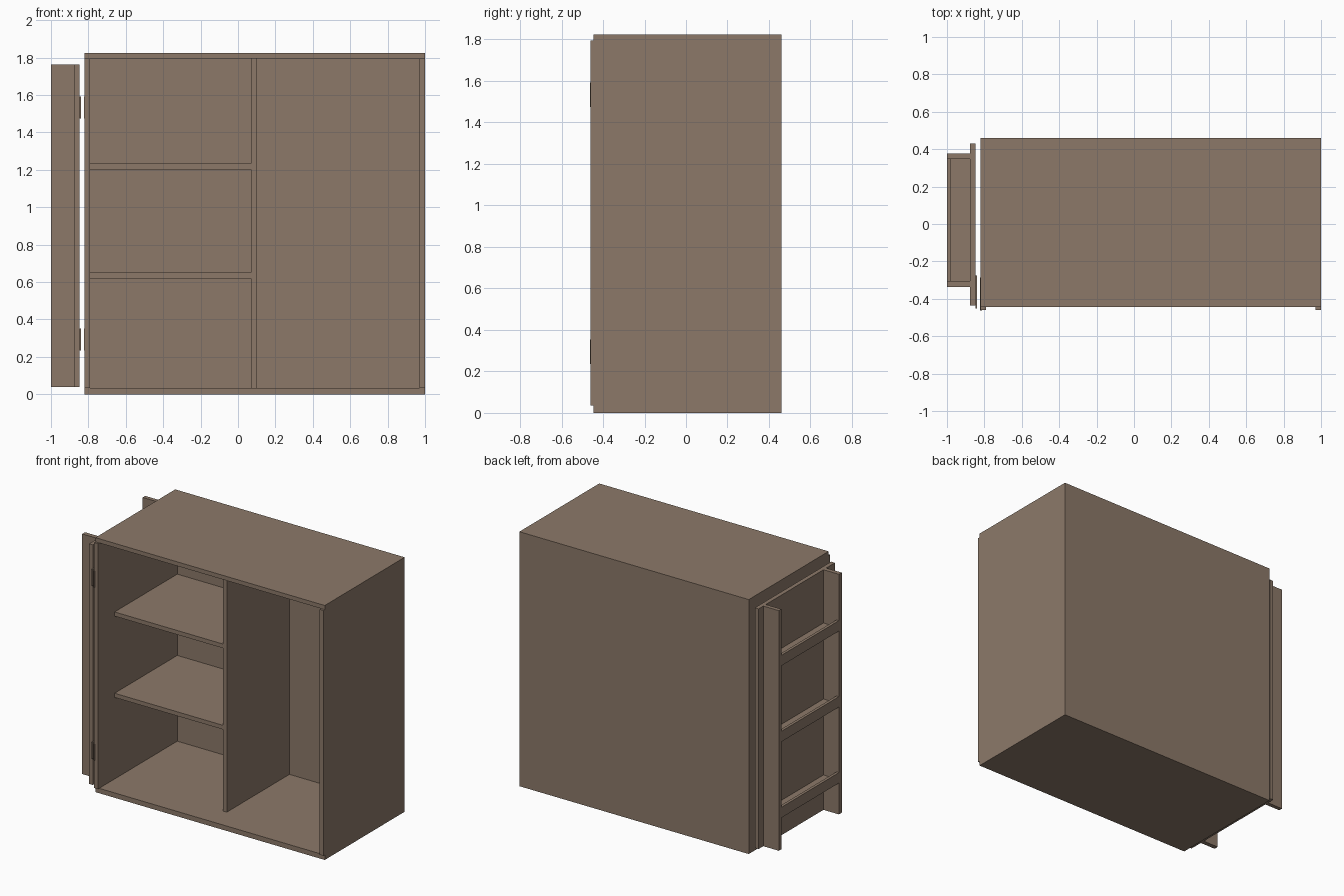
import bpy
import bmesh

if "Cube" in bpy.data.objects:
    bpy.data.objects.remove(bpy.data.objects["Cube"])

# Single brown board colour
wood = bpy.data.materials.new("brown board")
wood.diffuse_color = (0.262, 0.191, 0.141, 1)
wood.use_nodes = True
wood.node_tree.nodes["Principled BSDF"].inputs["Base Color"].default_value = wood.diffuse_color


def board(name, x, y, z):
    """Box between the given (min, max) limits on each axis."""
    bm = bmesh.new()
    bmesh.ops.create_cube(bm, size=1)
    for v in bm.verts:
        v.co = [lim[0] if c < 0 else lim[1] for c, lim in zip(v.co, (x, y, z))]
    mesh = bpy.data.meshes.new(name)
    bm.to_mesh(mesh)
    bm.free()
    mesh.materials.append(wood)
    obj = bpy.data.objects.new(name, mesh)
    bpy.context.collection.objects.link(obj)
    return obj


T = 0.03                      # board thickness
L, R = -0.82, 1.0             # cabinet sides
F, B = -0.445, 0.46           # cabinet front and back
H = 1.825                     # cabinet height
INNER_B = 0.44                # front of the back panel
INSET = -0.27                 # front of divider and shelves

# Cabinet carcass; the sides stand slightly proud of the front
board("bottom_panel", (L, R), (F, B), (0, 0.035))
board("top_panel", (L, R), (F, B), (H - T, H))
board("left_side", (L, L + T), (-0.46, B), (0.035, H - T))
board("right_side", (R - T, R), (-0.46, B), (0.035, H - T))
board("back_panel", (L + T, R - T), (INNER_B, B), (0.035, H - T))

# Interior divider and shelves
board("divider", (0.07, 0.10), (INSET, INNER_B), (0.035, H - T))
for i, z in enumerate((0.62, 1.203)):
    board(f"shelf_{i + 1}", (L + T, 0.07), (INSET, INNER_B), (z, z + T))

# Open door, swung round beside the cabinet
DZ = (0.04, 1.762)
board("door_panel", (-0.877, -0.847), (-0.435, 0.43), DZ)

# Door rack: uprights, shelves and retaining lips
board("rack_front_upright", (-1, -0.877), (-0.337, -0.305), DZ)
board("rack_back_upright", (-1, -0.877), (0.348, 0.377), DZ)
for i, z in enumerate((0.265, 0.81, 1.355)):
    board(f"rack_shelf_{i + 1}", (-0.98, -0.877), (-0.305, 0.348), (z, z + 0.025))
    board(f"rack_lip_{i + 1}", (-1, -0.98), (-0.305, 0.348), (z, z + 0.075))

# Hinge plates on the door and on the cabinet side
for i, z in enumerate((0.235, 1.475)):
    board(f"door_hinge_{i + 1}", (-0.847, -0.84), (-0.452, -0.275), (z, z + 0.118))
    board(f"cabinet_hinge_{i + 1}", (-0.823, -0.814), (-0.462, -0.285), (z, z + 0.118))
